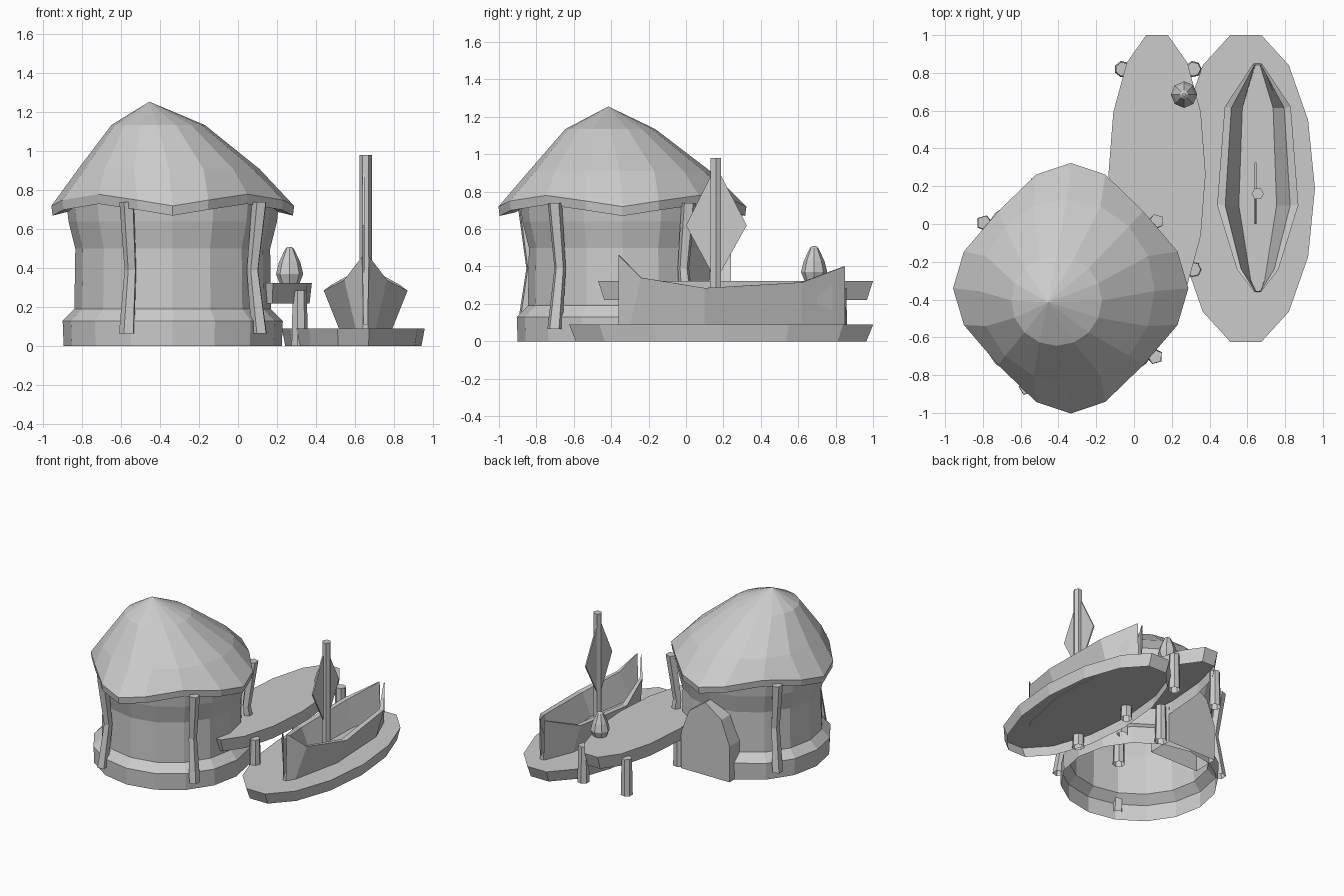
import bpy, bmesh
from math import sin, cos, pi, radians
from mathutils import Vector

cube = bpy.data.objects.get("Cube")
if cube:
    bpy.data.objects.remove(cube)

GREY = bpy.data.materials.new("plain_grey")
GREY.use_nodes = True
GREY.diffuse_color = (0.6, 0.6, 0.6, 1)
GREY.node_tree.nodes["Principled BSDF"].inputs["Base Color"].default_value = (0.6, 0.6, 0.6, 1)


def loft(name, rings, caps=True, hollow=False):
    """Bridge rings of equal point count; hollow leaves the underside open."""
    bm = bmesh.new()
    loops = [[bm.verts.new(p) for p in points] for points in rings]
    n = len(loops[0])
    for a, b in zip(loops, loops[1:]):
        for i in range(n):
            j = (i + 1) % n
            bm.faces.new((a[i], a[j], b[j], b[i]))
    if caps:
        bm.faces.new(loops[0][::-1])
        bm.faces.new(loops[-1])
    bmesh.ops.remove_doubles(bm, verts=bm.verts, dist=0.0005)
    bmesh.ops.recalc_face_normals(bm, faces=bm.faces)
    if hollow:
        low = min(v.co.z for v in bm.verts) + 0.001
        under = [f for f in bm.faces if all(v.co.z < low for v in f.verts)]
        bmesh.ops.delete(bm, geom=under, context='FACES')
    mesh = bpy.data.meshes.new(name)
    bm.to_mesh(mesh)
    bm.free()
    mesh.materials.append(GREY)
    obj = bpy.data.objects.new(name, mesh)
    bpy.context.collection.objects.link(obj)


def ring(x, y, z, rx, ry=None, n=16, turn=0.0):
    ry = rx if ry is None else ry
    return [Vector((x + rx * cos(2 * pi * i / n + turn),
                    y + ry * sin(2 * pi * i / n + turn), z)) for i in range(n)]


# Hut wall: flared shell, open underneath
HX, HY = -0.335, -0.34
wall = [(0.56, 0), (0.565, 0.13), (0.505, 0.19), (0.5, 0.5), (0.535, 0.64), (0.545, 0.73)]
loft("hut_wall", [ring(HX, HY, z, r) for r, z in wall], caps=False)


# Roof: wavy eave, leaning peak
def eave(z, scale=1.0):
    points = []
    for i in range(16):
        a = 2 * pi * i / 16
        wave = (1 - cos(4 * a)) / 2
        r = scale * (1 - 0.13 * wave ** 1.5)
        a -= 0.08 * sin(4 * a)
        points.append(Vector((HX + 0.623 * r * cos(a), HY + 0.663 * r * sin(a), z + 0.06 * wave)))
    return points


loft("hut_roof", [
    eave(0.69, 0.86), eave(0.67, 0.99), eave(0.72),
    ring(-0.355, -0.355, 0.91, 0.465, 0.485),
    ring(-0.41, -0.405, 1.135, 0.24),
    ring(-0.455, -0.415, 1.255, 0.0001)], caps=False)

# Bent posts leaning on the wall
for k, angle in enumerate((-114, -39, 38, 143)):
    a = radians(angle)
    rings = [ring(HX + r * cos(a), HY + r * sin(a), z, w, n=5, turn=a)
             for r, z, w in ((0.575, 0.065, 0.042), (0.53, 0.39, 0.032), (0.575, 0.74, 0.04))]
    loft(f"wall_post_{k + 1}", rings, hollow=True)

# Arched doorway block at the back
half = [(0.21, 0), (0.21, 0.28), (0.14, 0.47)]
arch = half + [(0, 0.57)] + [(-x, z) for x, z in reversed(half)]
loft("doorway", [[Vector((HX + x, y, z)) for x, z in arch] for y in (0.04, 0.24)], hollow=True)


# Oval platforms
def platform(name, x, y, rx, ry, low, high):
    loft(name, [ring(x, y, low, rx * 0.955, ry * 0.955, 14), ring(x, y, high, rx, ry, 14)],
         hollow=True)


platform("boat_platform", 0.592, 0.188, 0.366, 0.834, 0, 0.09)
platform("jetty_deck", 0.122, 0.265, 0.257, 0.754, 0.22, 0.323)

# Jetty posts
spots = [(-0.06, -0.24), (0.315, -0.24), (-0.08, 0.2), (0.315, 0.29), (-0.06, 0.82), (0.315, 0.82)]
for k, (x, y) in enumerate(spots):
    loft(f"jetty_post_{k + 1}",
         [ring(x, y, 0, 0.044, n=7), ring(x, y, 0.285, 0.038, n=7)], hollow=True)

# Lantern on the jetty
lantern = [(0.05, 0.32), (0.07, 0.37), (0.055, 0.43), (0.022, 0.5), (0.008, 0.51)]
loft("lantern", [ring(0.265, 0.685, z, r, n=8) for r, z in lantern])

# Boat hull: y of gunwale, y of keel, gunwale half width and height, bottom half width
BX = 0.655
stations = [(-0.36, -0.36, 0.018, 0.46, 0.012), (-0.24, -0.3, 0.11, 0.34, 0.05),
            (0.1, 0.1, 0.215, 0.285, 0.135), (0.62, 0.62, 0.175, 0.315, 0.11),
            (0.85, 0.85, 0.022, 0.40, 0.016)]
sections = []
for y, keel_y, w, top, b in stations:
    side = [(b, keel_y, 0.085), (w, y, top), (w * 0.8, y * 0.99, top), (b * 0.74, keel_y * 0.99, 0.115)]
    full = side + [(-x, yy, z) for x, yy, z in reversed(side)]
    sections.append([Vector((BX + x, yy, z)) for x, yy, z in full])
loft("boat_hull", sections)

# Mast and diamond sail
loft("mast", [ring(BX, 0.16, z, 0.032, n=6) for z in (0.09, 0.98)])
diamond = [(0, 0.62), (0.14, 0.36), (0.18, 0.36), (0.325, 0.62), (0.18, 0.9), (0.14, 0.9)]
loft("sail", [[Vector((x, y, z)) for y, z in diamond] for x in (BX - 0.016, BX - 0.006)])
